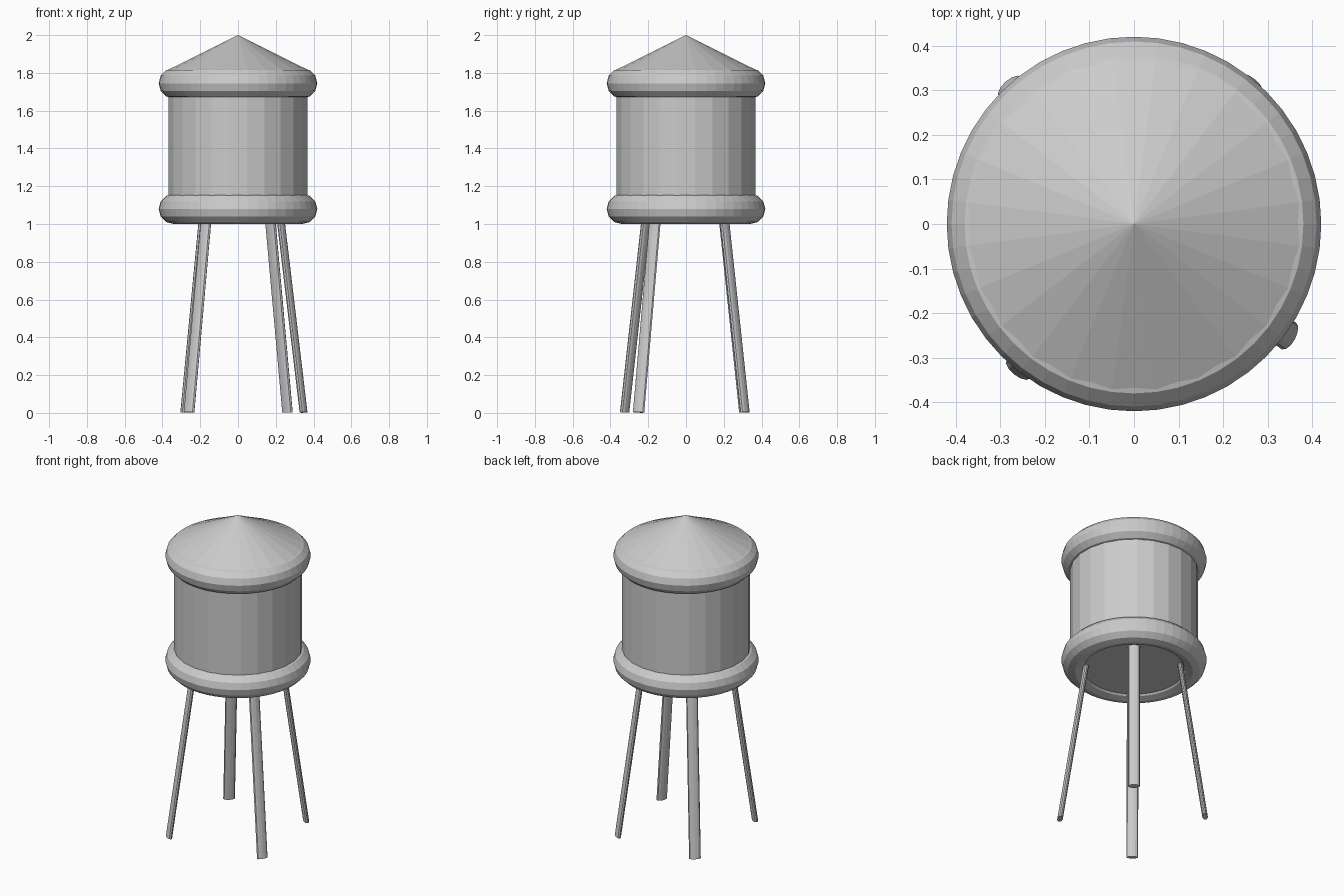
import bpy
import bmesh
from math import cos, sin, pi, radians
from mathutils import Matrix, Vector

if "Cube" in bpy.data.objects:
    bpy.data.objects.remove(bpy.data.objects["Cube"], do_unlink=True)

GREY = (0.6, 0.6, 0.6, 1.0)
metal = bpy.data.materials.new("grey_metal")
metal.use_nodes = True
metal.diffuse_color = GREY
metal.node_tree.nodes["Principled BSDF"].inputs["Base Color"].default_value = GREY

SIDES = 24


def add_object(name, bm):
    bmesh.ops.recalc_face_normals(bm, faces=bm.faces)
    mesh = bpy.data.meshes.new(name)
    bm.to_mesh(mesh)
    bm.free()
    mesh.materials.append(metal)
    obj = bpy.data.objects.new(name, mesh)
    bpy.context.collection.objects.link(obj)
    return obj


def drum(name, r_low, r_high, z_low, z_high):
    """Upright cylinder or cone with a flat side facing each axis."""
    bm = bmesh.new()
    place = Matrix.Translation((0, 0, (z_low + z_high) / 2)) @ Matrix.Rotation(pi / SIDES, 4, "Z")
    bmesh.ops.create_cone(bm, cap_ends=True, segments=SIDES, radius1=r_low,
                          radius2=r_high, depth=z_high - z_low, matrix=place)
    return add_object(name, bm)


def ring(name, z, major=0.34, minor=0.08, around=2 * SIDES, section=12):
    """Round band swept about the vertical axis."""
    bm = bmesh.new()
    rows = []
    for i in range(around):
        turn = 2 * pi * i / around
        row = []
        for j in range(section):
            a = 2 * pi * j / section
            r = major + minor * cos(a)
            row.append(bm.verts.new((r * cos(turn), r * sin(turn), z + minor * sin(a))))
        rows.append(row)
    for i in range(around):
        here, after = rows[i], rows[(i + 1) % around]
        for j in range(section):
            k = (j + 1) % section
            bm.faces.new((here[j], after[j], after[k], here[k]))
    return add_object(name, bm)


def leg(name, x, y, twist=0.0, top_scale=0.645, top_z=1.04):
    """Splayed leg with an oval section, wide side facing outward."""
    foot = Vector((x, y, 0.003))
    head = Vector((x * top_scale, y * top_scale, top_z))
    axis = (head - foot).normalized()
    side = Vector((-y, x, 0)).normalized()
    side = Matrix.Rotation(twist, 3, axis) @ side
    out = side.cross(axis)
    turn = Matrix((side, out, axis)).transposed().to_4x4()
    bm = bmesh.new()
    bmesh.ops.create_cone(bm, cap_ends=True, segments=12, radius1=1, radius2=1,
                          depth=(head - foot).length)
    bmesh.ops.scale(bm, verts=bm.verts, vec=(0.034, 0.016, 1))
    bmesh.ops.transform(bm, verts=bm.verts,
                        matrix=Matrix.Translation((foot + head) / 2) @ turn)
    return add_object(name, bm)


# Tank body, its two round bands and the conical roof
drum("tank_body", 0.37, 0.37, 1.02, 1.8)
ring("lower_band", 1.08)
ring("upper_band", 1.745)
drum("roof", 0.382, 0.0, 1.812, 2.0)

# Unevenly spaced splayed legs
leg("front_left_leg", 0.347, -0.251, radians(8))
leg("front_right_leg", -0.259, -0.325)
leg("back_left_leg", 0.262, 0.312)
leg("back_right_leg", -0.278, 0.307)
